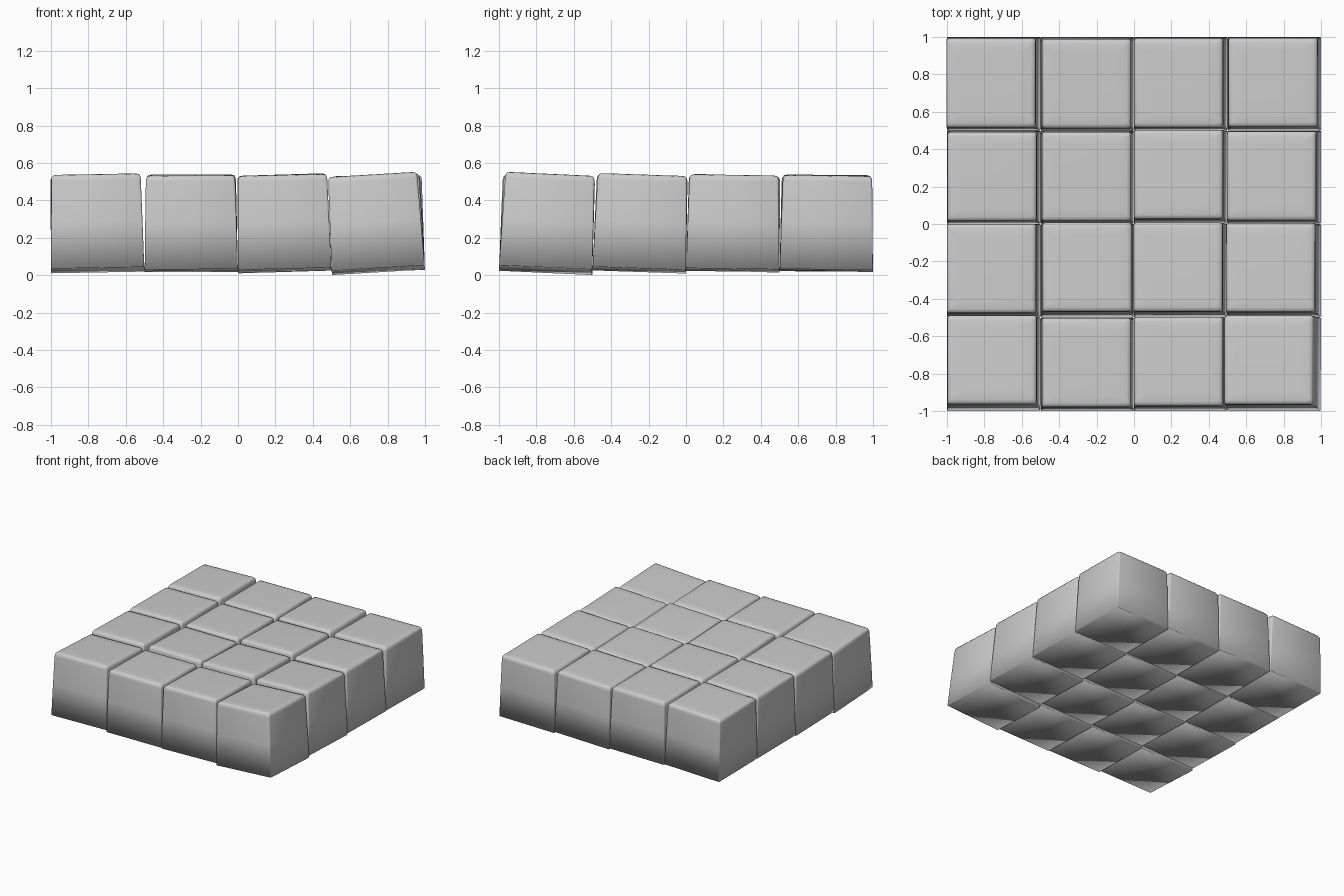
import bpy, bmesh, math
from mathutils import Matrix, Vector

if "Cube" in bpy.data.objects:
    bpy.data.objects.remove(bpy.data.objects["Cube"])

stone = bpy.data.materials.new("grey stone")
stone.diffuse_color = (0.6, 0.6, 0.6, 1)
stone.use_nodes = True
stone.node_tree.nodes["Principled BSDF"].inputs["Base Color"].default_value = stone.diffuse_color

# sideways lean of each block's top (x, y), rows from front to back
LEAN = [
    [(-.009, .025), (-.004, .009), (-.012, .015), (-.030, .023)],
    [(-.012, .012), (.000, .020), (-.015, .020), (-.020, .017)],
    [(-.009, .004), (-.004, .004), (-.012, .015), (-.015, .007)],
    [(-.015, .004), (-.004, .000), (-.012, .004), (-.007, .007)],
]
# block profile: height, half width, corner radius
RINGS = [(0, .249, .004), (.25, .244, .008), (.47, .239, .012), (.488, .237, .014),
         (.499, .230, .016), (.503, .215, .016), (.504, .17, .02)]


def ring(bm, z, half, r):
    verts = []
    for k, (sx, sy) in enumerate([(1, 1), (-1, 1), (-1, -1), (1, -1)]):
        for j in range(3):
            a = math.pi / 2 * (k + j / 2)
            verts.append(bm.verts.new((sx * (half - r) + r * math.cos(a),
                                       sy * (half - r) + r * math.sin(a), z)))
    return verts


def block(name, cx, cy, dx, dy):
    bm = bmesh.new()
    loops = [ring(bm, *r) for r in RINGS]
    n = len(loops[0])
    for a, b in zip(loops, loops[1:]):
        for i in range(n):
            j = (i + 1) % n
            bm.faces.new((a[i], a[j], b[j], b[i]))
    bm.faces.new(loops[0][::-1])
    bm.faces.new(loops[-1])
    # tilt the block about the middle of its base
    m = (Matrix.Translation(Vector((cx, cy, 0.027))) @
         Matrix.Rotation(dx / .5, 4, 'Y') @ Matrix.Rotation(-dy / .5, 4, 'X'))
    bm.transform(m)
    for f in bm.faces:
        f.smooth = True
    me = bpy.data.meshes.new(name)
    bm.to_mesh(me)
    bm.free()
    me.materials.append(stone)
    bpy.context.collection.objects.link(bpy.data.objects.new(name, me))


# four by four grid of paving blocks
for r, row in enumerate(LEAN):
    for c, (dx, dy) in enumerate(row):
        block(f"paving_block_{r + 1}_{c + 1}", -.75 + .5 * c, -.75 + .5 * r, dx, dy)
